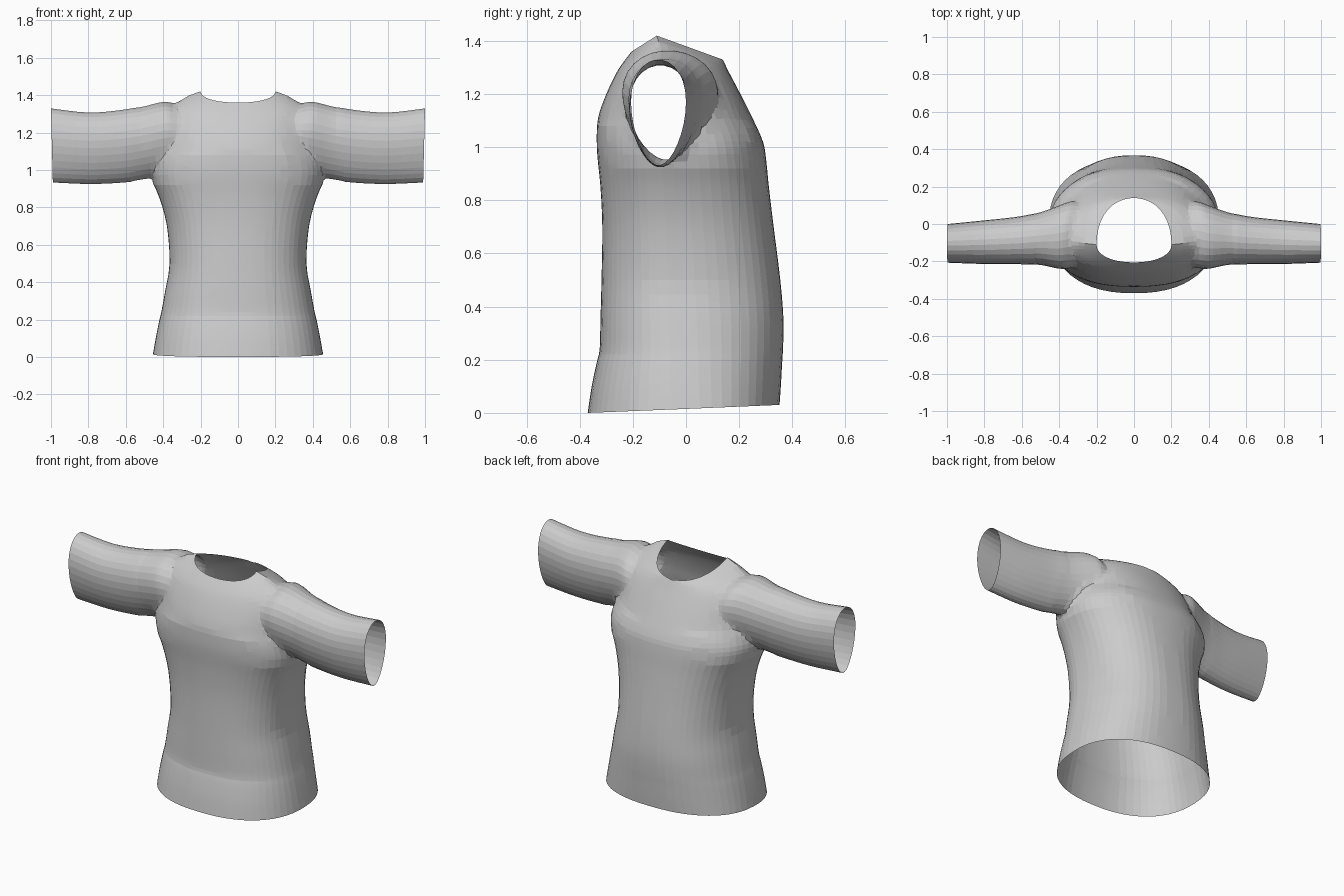
import bpy, bmesh, math

cube = bpy.data.objects.get("Cube")
if cube:
    bpy.data.objects.remove(cube, do_unlink=True)

cloth = bpy.data.materials.new("grey cloth")
cloth.use_nodes = True
GREY = (0.6, 0.6, 0.6, 1)
cloth.diffuse_color = GREY
cloth.node_tree.nodes["Principled BSDF"].inputs["Base Color"].default_value = GREY


def spline(rows, steps):
    """Smoothly interpolate between rows of section sizes."""
    out = []
    for i in range(len(rows) - 1):
        a, b, c, d = (rows[max(0, min(len(rows) - 1, i + k))] for k in (-1, 0, 1, 2))
        for s in range(steps):
            t = s / steps
            out.append([q + t / 2 * (r - p + t * (2*p - 5*q + 4*r - u + t * (3*(q - r) + u - p)))
                        for p, q, r, u in zip(a, b, c, d)])
    return out + [list(rows[-1])]


def power(v, e):
    return math.copysign(abs(v) ** e, v)


def loft(name, rings):
    """Closed skin through a list of rings, with a fan over each end."""
    bm = bmesh.new()
    loops = [[bm.verts.new(p) for p in ring] for ring in rings]
    n = len(loops[0])
    for lo, hi in zip(loops, loops[1:]):
        for i in range(n):
            j = (i + 1) % n
            bm.faces.new((lo[i], lo[j], hi[j], hi[i]))
    for loop in (loops[0], loops[-1]):
        hub = bm.verts.new([sum(v.co[k] for v in loop) / n for k in range(3)])
        for i in range(n):
            bm.faces.new((loop[i], loop[(i + 1) % n], hub))
    bmesh.ops.recalc_face_normals(bm, faces=bm.faces[:])
    mesh = bpy.data.meshes.new(name)
    bm.to_mesh(mesh)
    bm.free()
    mesh.materials.append(cloth)
    obj = bpy.data.objects.new(name, mesh)
    bpy.context.collection.objects.link(obj)
    return obj


# Body sections: height, half width, front y, back y
body = [(.1, .44, -.355, .357), (.19, .422, -.336, .362), (.24, .41, -.325, .365),
        (.35, .39, -.322, .367), (.5, .366, -.318, .355), (.7, .38, -.315, .33),
        (.85, .42, -.322, .312), (.95, .462, -.332, .302), (1.02, .462, -.336, .29)]
# Full sections: side z, front z, back z, half width, side y, front y, back y
rows = [(.015, 0, .03, .455, 0, -.37, .352)]
rows += [(z, z, z, w, -.05 * z, f, b) for z, w, f, b in body]
rows += [(1.12, 1.11, 1.1, .43, -.07, -.331, .255),
         (1.24, 1.2, 1.2, .405, -.08, -.3, .205),
         (1.33, 1.28, 1.27, .37, -.09, -.262, .168),
         (1.382, 1.325, 1.31, .3, -.1, -.232, .148),
         (1.42, 1.36, 1.33, .2, -.11, -.205, .138)]


def body_ring(row, n=56):
    zs, zf, zb, w, ym, yf, yb = row
    e = .86 if zs < 1.1 else .93
    ring = []
    for i in range(n):
        a = math.tau * i / n
        s, c = power(math.sin(a), e), power(math.cos(a), e)
        ze, ye = (zb, yb) if s > 0 else (zf, yf)
        ring.append((w * c, ym + (ye - ym) * abs(s), zs + (ze - zs) * abs(s)))
    return ring


shirt = loft("shirt", [body_ring(r) for r in spline(rows, 3)])

# Sleeve sections: x, front y, back y, bottom z, top z
sleeve_rows = [(.24, -.2, .09, 1.04, 1.3), (.33, -.235, .125, .99, 1.355),
               (.4, -.245, .105, .97, 1.37), (.5, -.222, .067, .948, 1.345),
               (.62, -.215, .04, .932, 1.322), (.8, -.214, .02, .924, 1.308),
               (1, -.207, 0, .932, 1.33)]


def sleeve_ring(row, side, n=30):
    x, yf, yb, z0, z1 = row
    ring = []
    for i in range(n):
        a = math.tau * i / n
        s, c = math.sin(a), math.cos(a)
        y = (yf + yb) / 2 + (yb - yf) / 2 * c * (.98 + .2 * s)
        ring.append((side * (x - .005 * (1 - s)), y, (z0 + z1) / 2 + (z1 - z0) / 2 * s))
    return ring


# Join both sleeves to the body
sleeves = []
for side, name in ((1, "left_sleeve"), (-1, "right_sleeve")):
    sleeve = loft(name, [sleeve_ring(r, side) for r in spline(sleeve_rows, 4)])
    sleeve.hide_render = True
    mod = shirt.modifiers.new(name, "BOOLEAN")
    mod.operation, mod.solver, mod.object = "UNION", "EXACT", sleeve
    sleeves.append(sleeve)
graph = bpy.context.evaluated_depsgraph_get()
joined = bpy.data.meshes.new_from_object(shirt.evaluated_get(graph))
shirt.modifiers.clear()
shirt.data = joined
for sleeve in sleeves:
    bpy.data.objects.remove(sleeve, do_unlink=True)


# Open the hem, cuffs and neck
def is_cap(face):
    x, y, z = face.calc_center_median()
    hem = z < .05 and abs(face.normal.z) > .9
    cuff = abs(x) > .97 and abs(face.normal.x) > .9
    neck = z > 1.3 and (x / .2) ** 2 + ((y + .04) / .17) ** 2 < .75
    return hem or cuff or neck


bm = bmesh.new()
bm.from_mesh(joined)
bm.normal_update()
bmesh.ops.delete(bm, geom=[f for f in bm.faces if is_cap(f)], context="FACES")
bmesh.ops.delete(bm, geom=[v for v in bm.verts if not v.link_faces], context="VERTS")
bmesh.ops.remove_doubles(bm, verts=bm.verts[:], dist=.006)

# Soften the shoulder seams
seam = [v for v in bm.verts if .27 < abs(v.co.x) < .55 and v.co.z > .93 and not v.is_boundary]
for _ in range(4):
    bmesh.ops.smooth_vert(bm, verts=seam, factor=.5, use_axis_x=True, use_axis_y=True, use_axis_z=True)
bm.to_mesh(joined)
bm.free()

bpy.context.view_layer.objects.active = shirt
shirt.select_set(True)
bpy.ops.object.shade_smooth_by_angle(angle=math.radians(5))
